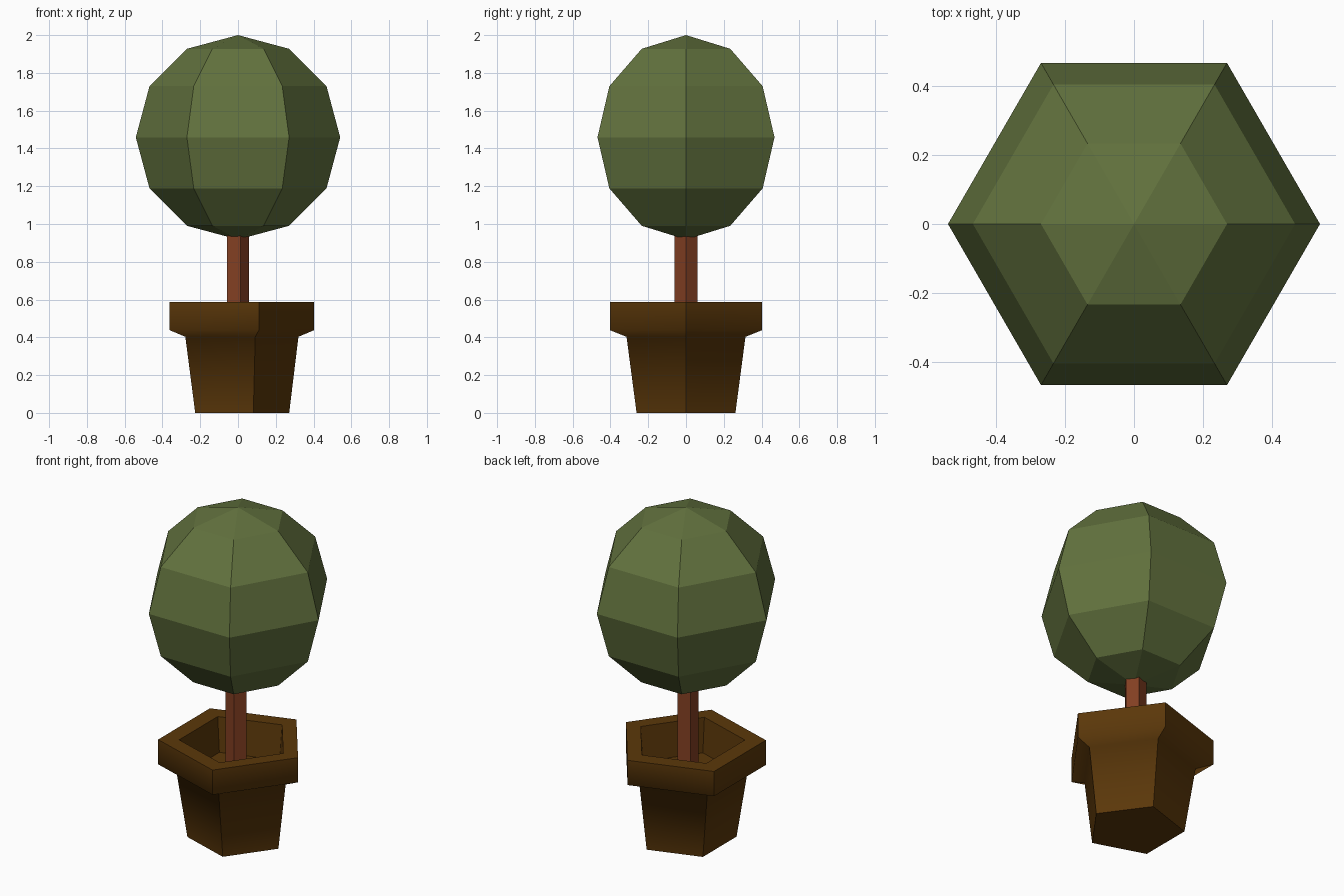
import bpy
import bmesh
from math import cos, sin, tau
from mathutils import Matrix

cube = bpy.data.objects.get("Cube")
if cube:
    bpy.data.objects.remove(cube, do_unlink=True)


def material(name, rgb):
    mat = bpy.data.materials.new(name)
    mat.use_nodes = True
    mat.diffuse_color = (*rgb, 1)
    mat.node_tree.nodes["Principled BSDF"].inputs["Base Color"].default_value = (*rgb, 1)
    return mat


def finish(name, bm, mat):
    bmesh.ops.recalc_face_normals(bm, faces=bm.faces)
    mesh = bpy.data.meshes.new(name)
    bm.to_mesh(mesh)
    bm.free()
    mesh.materials.append(mat)
    obj = bpy.data.objects.new(name, mesh)
    bpy.context.collection.objects.link(obj)
    return obj


def lathe(name, profile, mat, sides=5, smooth_bands=()):
    """Stack polygon rings of (radius, height, x shift), closed at both ends.
    Neighbouring smooth bands shade as one surface; every other edge is sharp."""
    bm = bmesh.new()
    rings = [[bm.verts.new((x + r * cos(tau * i / sides), r * sin(tau * i / sides), z))
              for i in range(sides)] for r, z, x in profile]
    band_faces = set()
    for band, (low, high) in enumerate(zip(rings, rings[1:])):
        for i in range(sides):
            j = (i + 1) % sides
            face = bm.faces.new((low[i], low[j], high[j], high[i]))
            if band in smooth_bands:
                face.smooth = True
                band_faces.add(face)
    bm.faces.new(rings[0])
    bm.faces.new(rings[-1])
    ring_of = {v: k for k, ring in enumerate(rings) for v in ring}
    for edge in bm.edges:
        a, b = edge.verts
        edge.smooth = ring_of[a] == ring_of[b] and all(f in band_faces for f in edge.link_faces)
    return finish(name, bm, mat)


leaf_green = material("leaf green", (0.122, 0.168, 0.048))
bark_brown = material("bark brown", (0.225, 0.050, 0.016))
pot_brown = material("pot brown", (0.105, 0.039, 0.003))

# Pot: outer wall, flared rim, hollow inside with a sunken floor
lathe("pot", [(0.275, 0.0, -0.004), (0.331, 0.403, -0.011), (0.423, 0.438, -0.02),
              (0.423, 0.588, -0.02), (0.315, 0.588, -0.011), (0.295, 0.38, -0.008)],
      pot_brown, smooth_bands=(0, 1, 2))

# Trunk: slim five-sided post from the pot floor into the crown
lathe("trunk", [(0.063, 0.37, -0.006), (0.063, 1.1, -0.006)], bark_brown)

# Crown: faceted ball with a corner pointing to each side
ball = bmesh.new()
bmesh.ops.create_uvsphere(ball, u_segments=6, v_segments=6, radius=0.541,
                          matrix=Matrix.Translation((0, 0, 1.459)) @ Matrix.Rotation(tau / 12, 4, "Z"))
finish("crown", ball, leaf_green)
